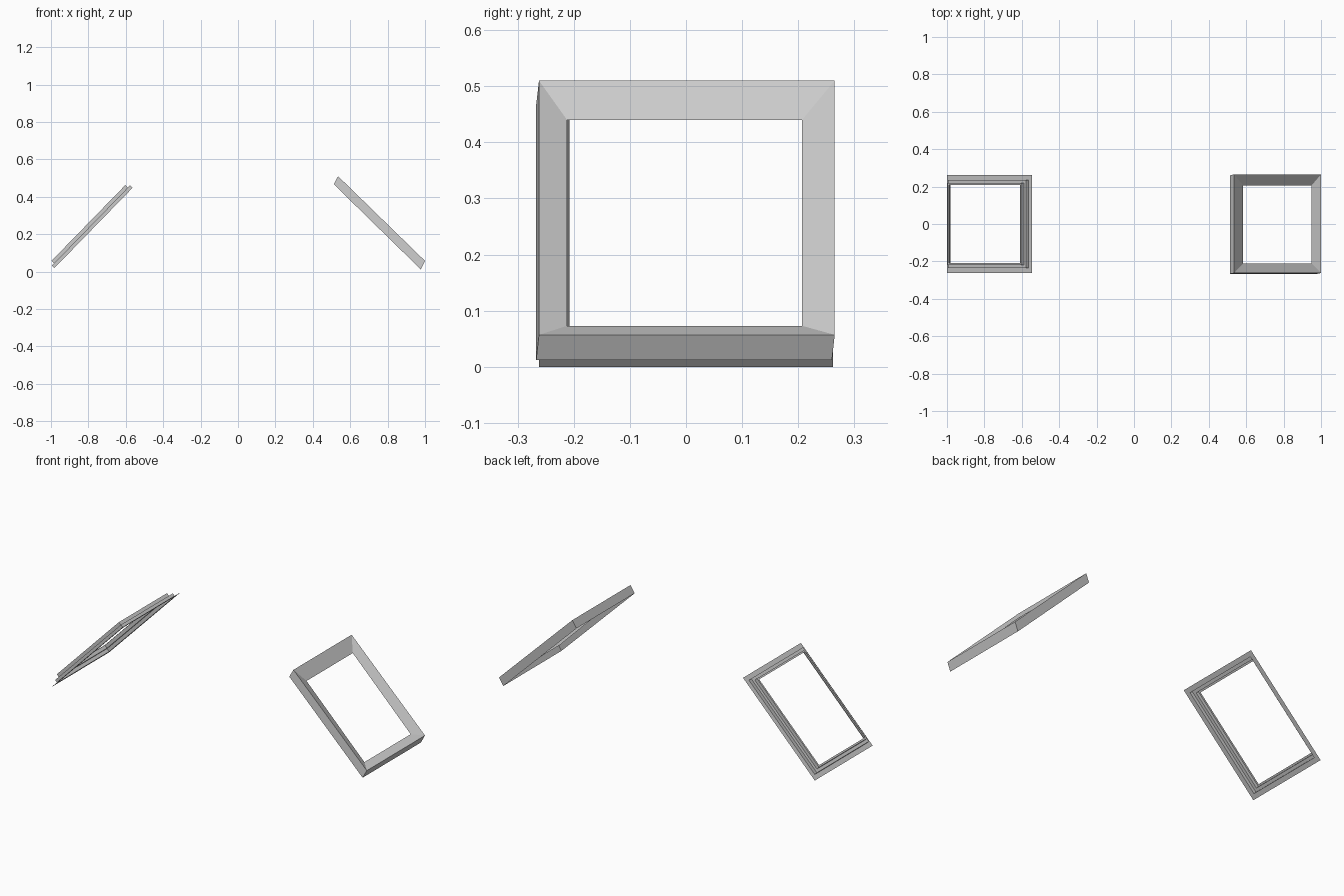
import bpy
from mathutils import Vector

if "Cube" in bpy.data.objects:
    bpy.data.objects.remove(bpy.data.objects["Cube"])


def ring(high, low, y0, y1):
    """Rectangle whose high and low edges are given as (x, z)."""
    return [Vector((high[0], y0, high[1])), Vector((high[0], y1, high[1])),
            Vector((low[0], y1, low[1])), Vector((low[0], y0, low[1]))]


def loft(name, rings, flip=False):
    """Join successive rectangular loops with flat quads."""
    verts = [v for r in rings for v in r]
    faces = []
    for i in range(len(rings) - 1):
        for j in range(4):
            k = (j + 1) % 4
            f = [i * 4 + j, i * 4 + k, i * 4 + 4 + k, i * 4 + 4 + j]
            faces.append(f[::-1] if flip else f)
    mesh = bpy.data.meshes.new(name)
    mesh.from_pydata(verts, [], faces)
    ob = bpy.data.objects.new(name, mesh)
    bpy.context.collection.objects.link(ob)
    return ob


# Right frame: outer side walls, then a face sloping in to the opening
loft("outer_casing", [
    ring((0.512, 0.467), (0.977, 0.012), -0.267, 0.260),
    ring((0.535, 0.510), (1.000, 0.057), -0.262, 0.265),
    ring((0.583, 0.440), (0.950, 0.073), -0.212, 0.207),
], flip=True)

# Left frame: flat flange rising in two steps around the opening
HIGH, LOW, HALF = Vector((-0.545, 0.467)), Vector((-1.0, 0.0)), 0.262
along = (HIGH - LOW).normalized()
out = Vector((-along.y, along.x))
profile = [(0, 0), (0.027, 0), (0.027, 0.019), (0.044, 0.019),
           (0.044, 0.038), (0.054, 0.038)]   # inset, height
loft("stepped_inner_frame", [
    ring(HIGH - along * s + out * h, LOW + along * s + out * h,
         -HALF + s, HALF - s) for s, h in profile
], flip=False)
